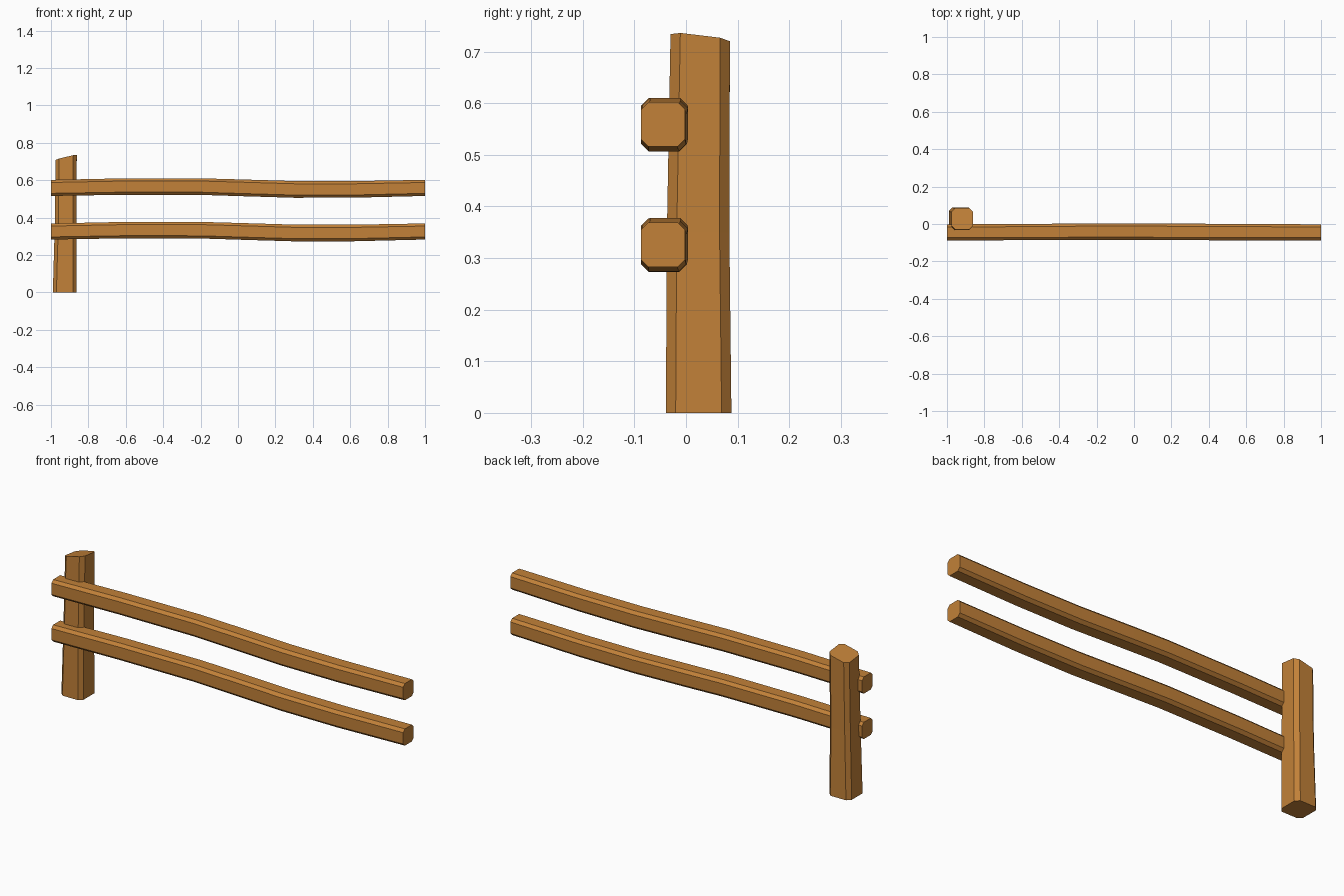
import bpy, bmesh

if "Cube" in bpy.data.objects:
    bpy.data.objects.remove(bpy.data.objects["Cube"])

wood = bpy.data.materials.new("warm_wood")
wood.diffuse_color = (0.54, 0.22, 0.04, 1)
wood.use_nodes = True
wood.node_tree.nodes["Principled BSDF"].inputs["Base Color"].default_value = wood.diffuse_color


def chamfered(hu, hv, c):
    """Eight-sided outline: a rectangle with cut corners."""
    return [(hu - c, -hv), (hu, -hv + c), (hu, hv - c), (hu - c, hv),
            (-hu + c, hv), (-hu, hv - c), (-hu, -hv + c), (-hu + c, -hv)]


def beam(name, rings):
    """Skin a list of eight-point rings into a closed, flat-shaded beam."""
    bm = bmesh.new()
    loops = [[bm.verts.new(p) for p in ring] for ring in rings]
    for a, b in zip(loops, loops[1:]):
        for i in range(8):
            j = (i + 1) % 8
            bm.faces.new((a[i], a[j], b[j], b[i]))
    bm.faces.new(loops[0][::-1])
    bm.faces.new(loops[-1])
    bmesh.ops.recalc_face_normals(bm, faces=bm.faces)
    mesh = bpy.data.meshes.new(name)
    bm.to_mesh(mesh)
    bm.free()
    mesh.materials.append(wood)
    bpy.context.collection.objects.link(bpy.data.objects.new(name, mesh))


# Gently wavy rails: x, sideways shift, vertical shift, thickness factor
WAVE = [(-1, 0, 0, 1), (-0.62, 0.001, 0.007, 1.02), (-0.2, 0.004, 0.007, 1.03),
        (0, 0.004, 0.001, 1.04), (0.3, 0.002, -0.008, 1.04),
        (0.62, 0.001, -0.008, 1.03), (1, 0, 0, 1)]


def rail(name, z):
    beam(name, [[(x, -0.0445 + dy + u * s, z + dz + v * s)
                 for u, v in chamfered(0.0425, 0.043, 0.014)]
                for x, dy, dz, s in WAVE])


rail("upper_rail", 0.559)
rail("lower_rail", 0.326)

# Post: z, centre x, centre y, half width, half depth; the top is cut at a slant
POST = [(0, -0.927, 0.0245, 0.063, 0.0635), (0.35, -0.922, 0.0235, 0.058, 0.0605),
        (0.718, -0.9185, 0.0275, 0.0565, 0.0575)]
rings = []
for z, cx, cy, hx, hy in POST:
    slant = 1 if z > 0.5 else 0
    rings.append([(cx + u, cy + v, z + slant * (0.24 * u - 0.12 * v))
                  for u, v in chamfered(hx, hy, 0.019)])
beam("post", rings)
